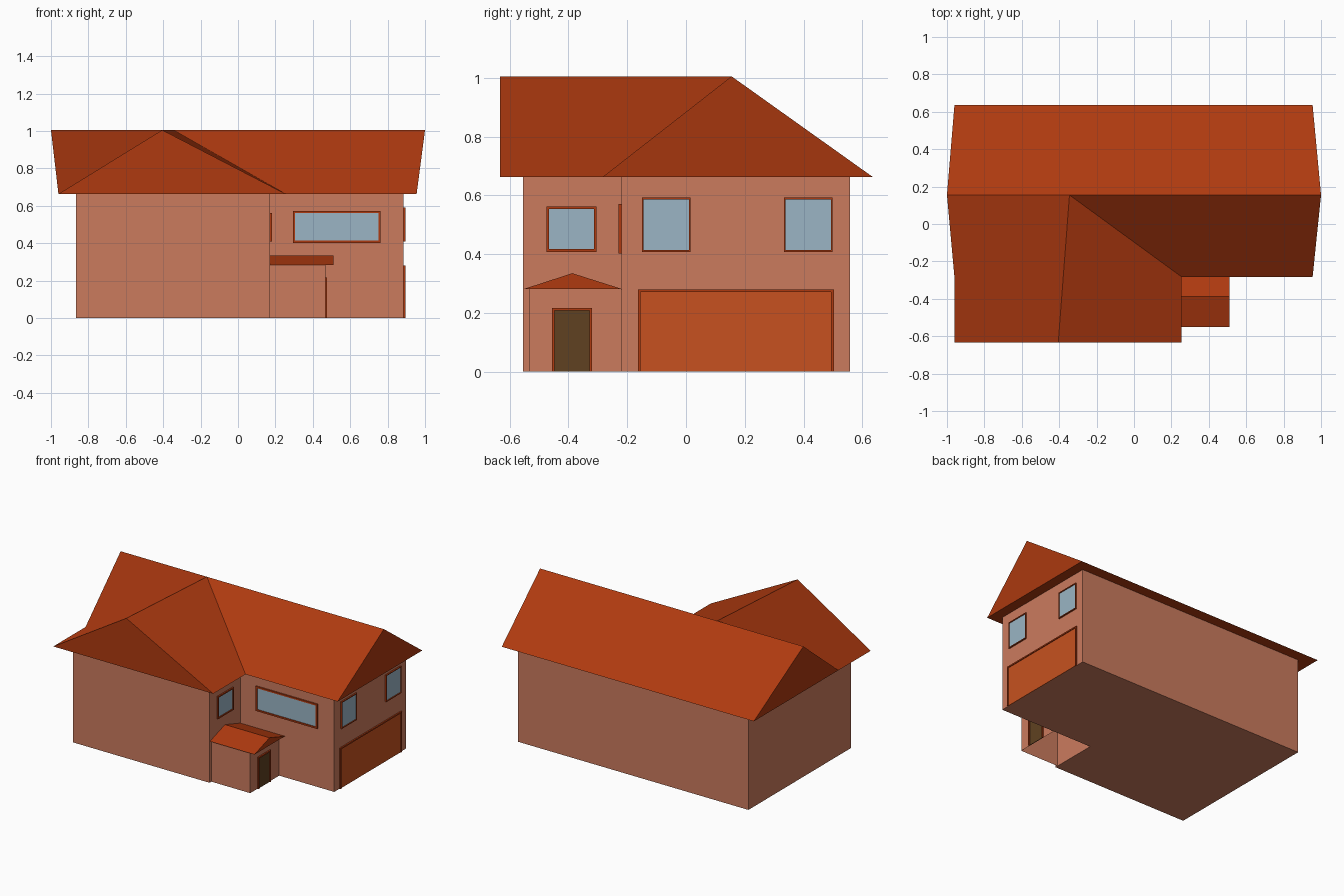
import bpy

if "Cube" in bpy.data.objects:
    bpy.data.objects.remove(bpy.data.objects["Cube"])


def material(name, r, g, b):
    m = bpy.data.materials.new(name)
    m.diffuse_color = (r, g, b, 1)
    m.use_nodes = True
    m.node_tree.nodes["Principled BSDF"].inputs["Base Color"].default_value = m.diffuse_color
    return m


WALL = material("salmon wall", 0.60, 0.198, 0.111)
ROOF = material("rust roof and trim", 0.43, 0.042, 0.005)
GARAGE = material("orange garage door", 0.57, 0.083, 0.014)
GLASS = material("blue grey glass", 0.325, 0.46, 0.555)
DOOR = material("brown door", 0.116, 0.053, 0.015)


def mesh_object(name, verts, faces, mat):
    me = bpy.data.meshes.new(name)
    me.from_pydata(verts, [], faces)
    me.materials.append(mat)
    ob = bpy.data.objects.new(name, me)
    bpy.context.collection.objects.link(ob)
    return ob


def prism(name, outline, z0, z1, mat, floor=True):
    """Upright prism from a counter-clockwise (x, y) outline."""
    n = len(outline)
    verts = [(x, y, z) for z in (z0, z1) for x, y in outline]
    faces = [(i, (i + 1) % n, n + (i + 1) % n, n + i) for i in range(n)]
    faces.append(tuple(range(n, 2 * n)))
    if floor:
        faces.append(tuple(reversed(range(n))))
    return mesh_object(name, verts, faces, mat)


def plate(name, facing, wall, a0, a1, z0, z1, depth, mat):
    """Thin box on a wall; facing 'x' looks to +x, 'y' looks to -y."""
    if facing == 'x':
        x0, x1, y0, y1 = wall, wall + depth, a0, a1
    else:
        x0, x1, y0, y1 = a0, a1, wall - depth, wall
    return prism(name, [(x0, y0), (x1, y0), (x1, y1), (x0, y1)], z0, z1, mat)


def opening(name, facing, wall, a0, a1, z0, z1, t, mat, sill=True):
    """Framed window or door: border bars around a recessed panel."""
    d = 0.0095
    b = z0 + t if sill else z0
    plate(name + "_panel", facing, wall, a0 + t, a1 - t, b, z1 - t, 0.004, mat)
    plate(name + "_frame_side_a", facing, wall, a0, a0 + t, z0, z1, d, ROOF)
    plate(name + "_frame_side_b", facing, wall, a1 - t, a1, z0, z1, d, ROOF)
    plate(name + "_frame_top", facing, wall, a0 + t, a1 - t, z1 - t, z1, d, ROOF)
    if sill:
        plate(name + "_frame_sill", facing, wall, a0 + t, a1 - t, z0, b, d, ROOF)


# L-shaped house body
EAVE, RIDGE = 0.663, 1.005
prism("house_walls", [(-0.865, -0.555), (0.172, -0.555), (0.172, -0.22),
                      (0.885, -0.22), (0.885, 0.558), (-0.865, 0.558)],
      0, EAVE, WALL)

# Main roof with the front wing joined in; gable ends lean outwards
roof_points = {
    'A': (-1, 0.155, RIDGE), 'B': (-0.345, 0.155, RIDGE), 'C': (-0.405, -0.633, RIDGE),
    'D': (-0.96, -0.633, EAVE), 'E': (-0.96, -0.283, EAVE), 'F': (0.255, -0.633, EAVE),
    'G': (0.255, -0.283, EAVE), 'H': (0.955, -0.283, EAVE), 'I': (0.955, 0.635, EAVE),
    'J': (-0.96, 0.635, EAVE), 'R': (1, 0.155, RIDGE)}
keys = list(roof_points)
roof_faces = ["JABRI", "BGHR", "CFGB", "AEDCB", "DFC", "HIR", "JEA", "DEJIHGF"]
mesh_object("main_roof", list(roof_points.values()),
            [[keys.index(k) for k in f] for f in roof_faces], ROOF)

# Entrance porch, open underneath, with a small gable roof
prism("porch_walls", [(0.172, -0.535), (0.467, -0.535), (0.467, -0.22), (0.172, -0.22)],
      0, 0.282, WALL, floor=False)
gable = [(-0.55, 0.282), (-0.22, 0.282), (-0.387, 0.335)]
mesh_object("porch_roof", [(x, y, z) for x in (0.172, 0.51) for y, z in gable],
            [(3, 4, 5), (2, 1, 0), (0, 1, 4, 3), (1, 2, 5, 4), (2, 0, 3, 5)], ROOF)

# Doors
opening("entrance_door", 'x', 0.467, -0.456, -0.32, 0, 0.217, 0.009, DOOR, sill=False)
opening("garage_door", 'x', 0.885, -0.163, 0.503, 0, 0.28, 0.009, GARAGE, sill=False)

# Windows
opening("front_window", 'y', -0.22, 0.293, 0.762, 0.402, 0.571, 0.011, GLASS)
opening("wing_window", 'x', 0.172, -0.475, -0.304, 0.408, 0.562, 0.009, GLASS)
for i, y in enumerate((-0.15, 0.333)):
    opening("side_window_%d" % (i + 1), 'x', 0.885, y, y + 0.166, 0.408, 0.592, 0.006, GLASS)
